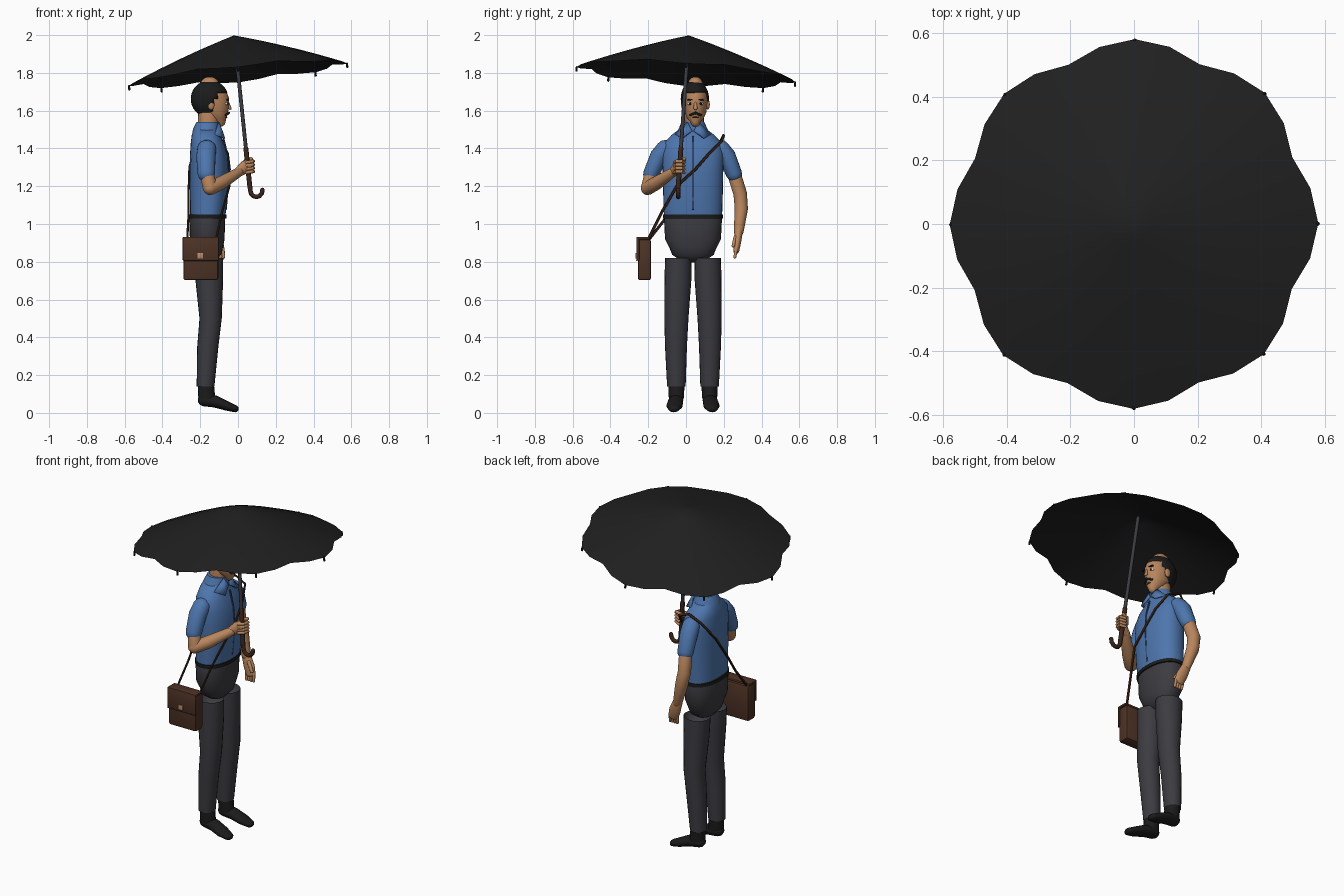
import bpy, bmesh, math
from mathutils import Vector, Matrix

if "Cube" in bpy.data.objects:
    bpy.data.objects.remove(bpy.data.objects["Cube"])


def material(name, *rgb):
    m = bpy.data.materials.new(name)
    m.use_nodes = True
    m.diffuse_color = (*rgb, 1)
    b = m.node_tree.nodes["Principled BSDF"]
    b.inputs["Base Color"].default_value = (*rgb, 1)
    b.inputs["Roughness"].default_value = 0.8
    return m


FABRIC = material("canopy black", .014, .014, .014)
BLACK = material("soft black", .011, .011, .012)
BLUE = material("shirt blue", .075, .18, .42)
NAVY = material("seam blue", .03, .06, .15)
SKIN = material("skin", .48, .235, .11)
GREY = material("charcoal", .045, .044, .053)
BROWN = material("bag leather", .075, .032, .018)
DARK = material("dark leather", .04, .018, .011)
BRASS = material("buckle tan", .5, .26, .14)
WHITE = material("eye white", .75, .72, .68)
CY = 0.037   # y of the body's middle plane


def finish(bm, name, mat):
    bmesh.ops.recalc_face_normals(bm, faces=bm.faces)
    me = bpy.data.meshes.new(name)
    bm.to_mesh(me)
    bm.free()
    me.materials.append(mat)
    ob = bpy.data.objects.new(name, me)
    bpy.context.collection.objects.link(ob)
    bpy.ops.object.select_all(action='DESELECT')
    ob.select_set(True)
    bpy.context.view_layer.objects.active = ob
    bpy.ops.object.shade_smooth_by_angle(angle=math.radians(40))
    return ob


def tube(name, pts, mat, ref=(1, 0, 0), flat=False, round_ends=True, power=1, n=20):
    """Skin elliptical rings (x, y, z, radius along ref, other radius)."""
    bm = bmesh.new()
    P = [Vector(p[:3]) for p in pts]
    rings = []
    for i, p in enumerate(pts):
        d = (P[min(i + 1, len(P) - 1)] - P[max(i - 1, 0)]).normalized()
        if flat:
            d = Vector((0, 0, 1))
        ra, rb = p[3], p[-1]
        stack = [(0, 1)]
        if round_ends and i in (0, len(P) - 1):
            s = -1 if i == 0 else 1
            stack += [(s * min(ra, rb) * math.sin(a), math.cos(a)) for a in (.5, 1, 1.35)]
            stack = stack[::-1] if i == 0 else stack
        rings += [(P[i] + d * o, d, ra * k, rb * k) for o, k in stack]
    loops = []
    for c, d, ra, rb in rings:
        u = Vector(ref)
        u = (u - d * u.dot(d)).normalized()
        v = d.cross(u)
        loop = []
        for k in range(n):
            a = math.tau * k / n
            x, y = (math.copysign(abs(f(a)) ** power, f(a)) for f in (math.cos, math.sin))
            loop.append(bm.verts.new(c + u * ra * x + v * rb * y))
        loops.append(loop)
    for a, b in zip(loops, loops[1:]):
        for k in range(n):
            bm.faces.new((a[k], a[k - 1], b[k - 1], b[k]))
    bm.faces.new(loops[0])
    bm.faces.new(loops[-1])
    return finish(bm, name, mat)


def ball(name, c, r, mat, cut=None):
    bm = bmesh.new()
    bmesh.ops.create_uvsphere(bm, u_segments=28, v_segments=18, radius=1,
                              matrix=Matrix.Translation(c) @ Matrix.Diagonal((*r, 1)))
    if cut:
        bmesh.ops.delete(bm, geom=[f for f in bm.faces if cut(f.calc_center_median())], context='FACES')
    return finish(bm, name, mat)


def box(name, c, size, mat, bevel=.004, turn=0):
    bm = bmesh.new()
    bmesh.ops.create_cube(bm, size=1, matrix=Matrix.Translation(c) @ Matrix.Rotation(turn, 4, 'X')
                          @ Matrix.Diagonal((*size, 1)))
    if bevel:
        bmesh.ops.bevel(bm, geom=bm.edges[:], offset=bevel, segments=2, affect='EDGES', profile=.5)
    return finish(bm, name, mat)


# Umbrella: scalloped eight-rib canopy, tilted about its rim centre
axis = Vector((-.103, .07, 1)).normalized()
tilt = Matrix.Translation((0, 0, 1.79)) @ Vector((0, 0, 1)).rotation_difference(axis).to_matrix().to_4x4()
SCALLOP = (.583, .569, .543, .569)


def drop(r):
    t = r / .583
    return .21 * (1 - .82 * t - .18 * t * t)


bm = bmesh.new()
top = bm.verts.new(tilt @ Vector((0, 0, .21)))
last = None
for j in range(1, 9):
    ring = []
    for k in range(32):
        r = j / 8 * ((SCALLOP[k % 4] - .583) * (j / 8) ** 2 + .583)
        a = math.tau * k / 32
        ring.append(bm.verts.new(tilt @ Vector((r * math.cos(a), r * math.sin(a), drop(r)))))
    for k in range(32):
        bm.faces.new((last[k - 1], ring[k - 1], ring[k], last[k]) if last else (top, ring[k - 1], ring[k]))
    last = ring
canopy = finish(bm, "umbrella_canopy", FABRIC)
for k in range(8):
    a = math.tau * k / 8
    p = tilt @ Vector((.58 * math.cos(a), .58 * math.sin(a), 0))
    tube("rib_tip", [(*p, .005), (*(p - axis * .018), .006)], BLACK, n=8)


def on_shaft(z):
    return Vector((-.02, .015, 2)) + axis * ((z - 2) / axis.z)


tube("umbrella_shaft", [(*on_shaft(z), .01) for z in (1.98, 1.34)], GREY, n=12)
h = on_shaft(1.2)
hook = [(*on_shaft(1.4), .013), (*h, .013)]
hook += [(h.x + .035 - .032 * math.cos(a), h.y, h.z - .022 - .035 * math.sin(a), .012)
         for a in (0, .5, 1, 1.57, 2.1, 2.7, 3.2)]
tube("umbrella_handle", hook, DARK, ref=(0, 1, 0), n=12)

# Trousers, belt and shoes
tube("trouser_hips", [(-.16, CY, .875, .08, .125), (-.163, CY, .92, .092, .148),
                      (-.163, CY, 1.04, .095, .154)], GREY, flat=True, power=.9, n=28)
tube("belt", [(-.16, CY, z, .1, .16) for z in (1.03, 1.05)], BLACK, flat=True, round_ends=False, power=.9, n=28)
for name, s in (("right", -1), ("left", 1)):
    leg = [(-.155, .078, .82, .077, .07), (-.152, .08, .7, .073, .071), (-.145, .088, .5, .059, .064),
           (-.16, .09, .35, .056, .058), (-.172, .088, .14, .047, .049)]
    tube(name + "_trouser_leg", [(x, CY + s * y, *r) for x, y, *r in leg], GREY, flat=True)
    y = CY + s * .088
    tube(name + "_ankle", [(-.17, y, .15, .043, .043), (-.165, y, .075, .045, .04)], BLACK, flat=True)
    tube(name + "_shoe", [(-.18, y, .068, .033, .037), (-.12, y + s * .004, .06, .032, .04),
                          (-.06, y + s * .01, .037, .025, .043), (-.015, y + s * .013, .022, .019, .03)],
         BLACK, ref=(0, 0, 1))

# Shirt
torso = [(-.16, 1.04, .093, .154), (-.155, 1.13, .099, .157), (-.152, 1.27, .103, .16),
         (-.155, 1.37, .099, .164), (-.163, 1.43, .087, .153), (-.168, 1.47, .077, .115),
         (-.167, 1.5, .068, .075)]
tube("shirt_body", [(x, CY, *r) for x, *r in torso], BLUE, flat=True, round_ends=False, power=.88, n=32)
tube("collar_band", [(-.167, CY, 1.46, .078, .1), (-.167, CY, 1.5, .072, .078), (-.16, CY, 1.54, .06, .06)],
     BLUE, flat=True, round_ends=False, n=24)
for s in (-1, 1):
    bm = bmesh.new()
    corners = ((-.1, .03, 1.54), (-.082, .006, 1.495), (-.068, .06, 1.455), (-.12, .095, 1.475))
    bm.faces.new([bm.verts.new((x, CY + s * y, z)) for x, y, z in corners])
    wing = finish(bm, "collar_wing", BLUE)
    wing.modifiers.new("thickness", 'SOLIDIFY').thickness = .008
tube("button_placket", [(-.064, CY, 1.08, .005, .006), (-.05, CY, 1.26, .005, .006),
                        (-.057, CY, 1.37, .005, .006), (-.079, CY, 1.46, .005, .006)], NAVY, flat=True, n=8)

# Left arm hangs, right arm is bent around the umbrella handle
tube("left_sleeve", [(-.165, .185, 1.4, .05, .045), (-.17, .215, 1.36, .051, .048),
                     (-.175, .255, 1.265, .046, .042)], BLUE, round_ends=True)
tube("left_arm", [(-.175, .25, 1.28, .037, .036), (-.19, .287, 1.16, .037, .036), (-.175, .293, 1.08, .036, .035),
                  (-.14, .279, .96, .026, .026)], SKIN)
tube("left_palm", [(-.14, .279, .96, .028, .022), (-.115, .272, .9, .035, .019), (-.1, .266, .86, .03, .016)], SKIN)
for k in range(4):
    x = -.128 + k * .016
    tube("left_finger", [(x, .266, .87, .009), (x + .004, .259, .825, .008)], SKIN, n=10)
tube("left_thumb", [(-.11, .262, .93, .011), (-.082, .25, .885, .009)], SKIN, n=10)

tube("right_sleeve", [(-.165, -.112, 1.4, .05, .045), (-.17, -.142, 1.36, .051, .048),
                      (-.168, -.185, 1.265, .046, .042)], BLUE)
tube("right_upper_arm", [(-.168, -.18, 1.28, .037, .036), (-.148, -.203, 1.19, .038, .036)], SKIN)
tube("right_forearm", [(-.148, -.203, 1.19, .037), (-.09, -.155, 1.217, .036),
                       (.005, -.068, 1.275, .025)], SKIN, ref=(0, 0, 1))
grip = on_shaft(1.3)
tube("right_palm", [(.0, -.07, 1.273, .026, .022), (.035, -.05, 1.3, .034, .019),
                    (.055, -.05, 1.313, .03, .014)], SKIN, ref=(0, 0, 1))
for k in range(4):
    z = 1.272 + k * .018
    tube("right_finger", [(.045, -.06, z, .009), (.078, -.05, z + .006, .009), (.082, -.022, z + .006, .009),
                          (.055, -.01, z, .008)], SKIN, ref=(0, 0, 1), n=10)
tube("right_thumb", [(.02, -.04, 1.315, .011), (.04, -.012, 1.335, .01), (.07, -.008, 1.345, .009)],
     SKIN, ref=(0, 0, 1), n=10)

# Head
HY = .05
tube("neck", [(-.16, HY - .008, 1.47, .055, .052), (-.155, HY - .005, 1.6, .055, .05)], SKIN, flat=True)
skull = [(-.098, 1.54, .032, .026), (-.112, 1.56, .05, .044), (-.126, 1.59, .073, .057),
         (-.137, 1.63, .09, .063), (-.142, 1.67, .093, .065), (-.147, 1.71, .082, .06), (-.15, 1.74, .05, .04)]
tube("head", [(x, HY, *r) for x, *r in skull], SKIN, flat=True, n=28)


def bare(p):
    line = 1.69 if p.x > -.1 else 1.665
    return p.z < 1.575 or (p.x > -.135 and p.z < line)


hair = ball("hair", (-.15, HY - .003, 1.662), (.1, .075, .1), BLACK, bare)
hair.modifiers.new("thickness", 'SOLIDIFY').thickness = .012
tube("nose", [(-.051, HY, 1.64, .006, .007), (-.042, HY, 1.612, .008, .011)], SKIN, n=12)
tube("moustache", [(-.064, HY - .028, 1.577, .006), (-.049, HY, 1.588, .007), (-.064, HY + .028, 1.577, .006)],
     BLACK, ref=(0, 0, 1), n=10)
tube("mouth", [(-.066, HY - .014, 1.565, .004), (-.06, HY, 1.565, .004), (-.066, HY + .014, 1.565, .004)],
     DARK, ref=(0, 0, 1), n=8)
for s in (-1, 1):
    ball("eye", (-.063, HY + s * .029, 1.637), (.009, .013, .008), WHITE)
    ball("pupil", (-.055, HY + s * .028, 1.637), (.004, .006, .007), BLACK)
    box("eyebrow", (-.056, HY + s * .03, 1.658), (.012, .03, .007), BLACK, .002, -s * .12)
    ball("ear", (-.143, HY + s * .066, 1.632), (.018, .01, .027), SKIN)

# Satchel with flap, buckle and a strap crossing to the left shoulder
box("bag_body", (-.197, -.22, .81), (.185, .07, .215), BROWN, .012)
box("bag_flap", (-.197, -.255, .868), (.192, .016, .125), BROWN, .006)
box("bag_flap_top", (-.197, -.228, .925), (.192, .07, .014), BROWN, .006)
box("flap_edge", (-.197, -.2595, .808), (.185, .009, .006), DARK, .002)
box("bag_buckle", (-.2, -.263, .832), (.03, .008, .028), BRASS, .002)
strap = [(-.12, -.21, .9), (-.085, -.13, 1.06), (-.046, -.05, 1.2), (-.044, .05, 1.29), (-.054, .12, 1.37),
         (-.085, .19, 1.44), (-.16, .2, 1.47), (-.225, .175, 1.42), (-.257, .08, 1.3), (-.262, -.02, 1.16),
         (-.262, -.1, 1.04), (-.27, -.21, .9)]
tube("bag_strap", [(*p, .008, .006) for p in strap], DARK, ref=(.3, -.6, .74), n=8)
